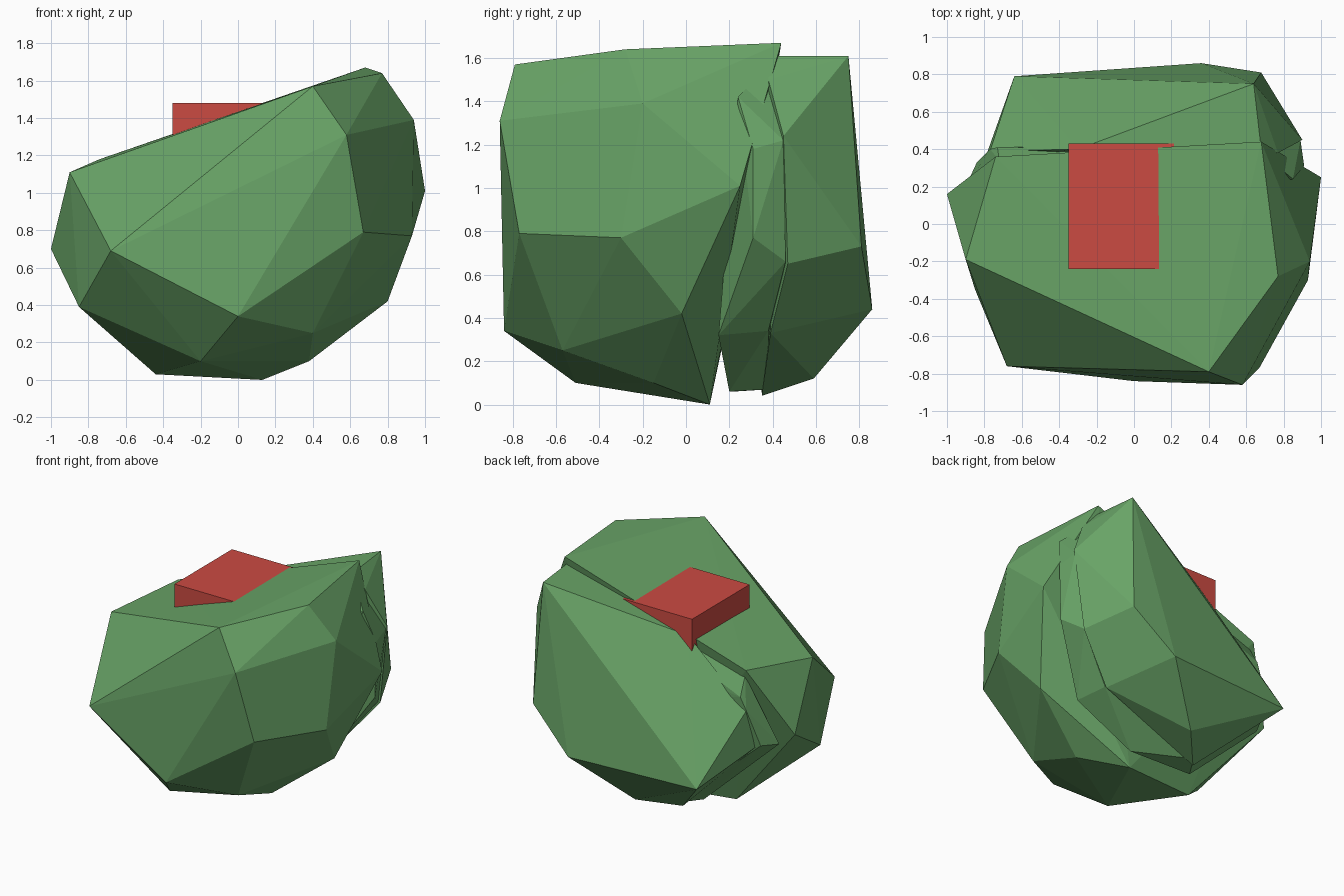
import bpy, bmesh
from mathutils import Vector


def material(name, rgb):
    m = bpy.data.materials.new(name)
    m.diffuse_color = (*rgb, 1)
    return m


def finish(name, bm, mat):
    bmesh.ops.recalc_face_normals(bm, faces=bm.faces)
    me = bpy.data.meshes.new(name)
    bm.to_mesh(me)
    bm.free()
    me.materials.append(mat)
    ob = bpy.data.objects.new(name, me)
    bpy.context.collection.objects.link(ob)
    return ob


def hull(name, points, mat):
    """Faceted boulder: convex hull around a few corner points."""
    bm = bmesh.new()
    for p in points:
        bm.verts.new(p)
    bmesh.ops.convex_hull(bm, input=bm.verts)
    loose = [v for v in bm.verts if not v.link_faces]
    bmesh.ops.delete(bm, geom=loose, context='VERTS')
    return finish(name, bm, mat)


def box(name, lo, hi, mat):
    bm = bmesh.new()
    bmesh.ops.create_cube(bm, size=1)
    lo, hi = Vector(lo), Vector(hi)
    bmesh.ops.scale(bm, vec=hi - lo, verts=bm.verts)
    bmesh.ops.translate(bm, vec=(lo + hi) / 2, verts=bm.verts)
    return finish(name, bm, mat)


green = material("green", (0.14, 0.37, 0.135))
red = material("red", (0.60, 0.07, 0.055))

# Large front boulder with the sloping top
hull("front_boulder", [
    (0.40, -0.79, 1.57), (0.58, -0.86, 1.31), (0.67, -0.77, 0.79),
    (0.77, -0.28, 1.64), (0.68, 0.44, 1.67), (0.94, -0.20, 1.39),
    (0.93, -0.30, 0.77), (1.00, 0.25, 1.01), (0.80, -0.02, 0.42),
    (0.00, -0.84, 0.34), (0.40, -0.57, 0.25), (-0.20, -0.51, 0.10),
    (0.38, -0.15, 0.10), (0.13, 0.11, 0.00), (-0.44, 0.04, 0.03),
    (-0.85, -0.35, 0.39), (-0.68, -0.76, 0.69), (-0.90, -0.19, 1.11),
    (-1.00, 0.16, 0.70), (-0.74, 0.36, 1.18)], green)

# Back boulder pressed against it
hull("back_boulder", [
    (0.64, 0.75, 1.61), (-0.64, 0.79, 0.44), (0.36, 0.86, 0.44),
    (0.68, 0.81, 0.73), (0.90, 0.45, 1.24), (0.83, 0.47, 0.65),
    (0.57, 0.39, 0.33), (0.00, 0.59, 0.12), (-0.22, 0.35, 0.04),
    (-0.80, 0.34, 0.62), (-0.77, 0.39, 0.91), (-0.30, 0.40, 1.335),
    (0.68, 0.40, 1.61), (0.77, 0.38, 1.50)], green)

# Rubble that closes the crease between the two boulders
hull("crease_fill", [
    (0.85, 0.24, 1.42), (0.91, 0.31, 1.18), (0.90, 0.31, 0.77),
    (0.89, 0.45, 1.22), (0.82, 0.46, 0.66), (0.57, 0.38, 0.34),
    (0.62, 0.15, 0.32), (0.20, 0.20, 0.06), (-0.30, 0.22, 0.06),
    (-0.20, 0.38, 0.07), (-0.84, 0.33, 0.64), (-0.90, 0.20, 0.62),
    (-0.77, 0.40, 0.91), (-0.73, 0.41, 1.00), (-0.72, 0.34, 1.13),
    (0.66, 0.40, 1.58)], green)

# Red block sunk into the slope
box("block", (-0.35, -0.24, 1.0), (0.35, 0.43, 1.48), red)
